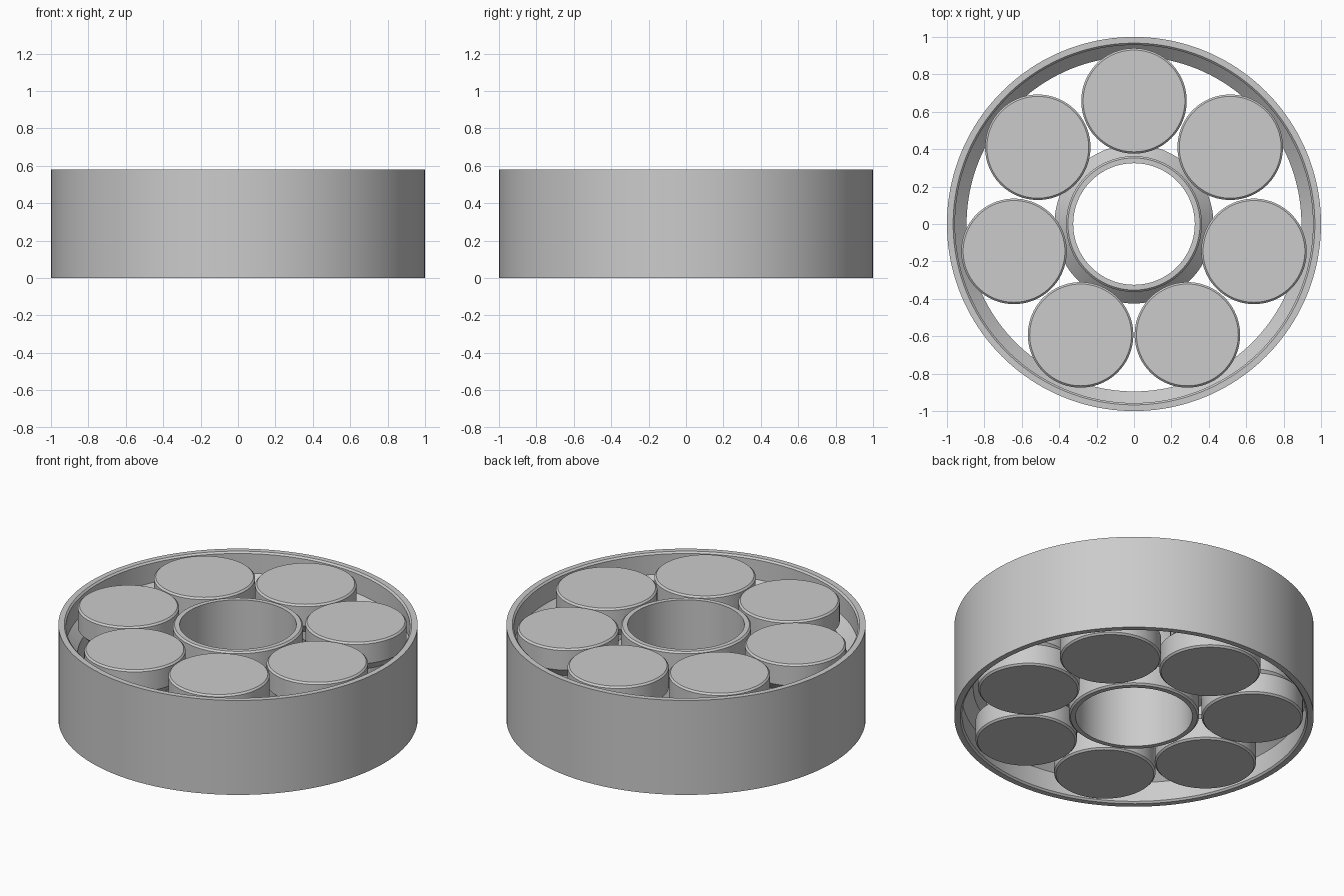
import bpy, bmesh, math

if "Cube" in bpy.data.objects:
    bpy.data.objects.remove(bpy.data.objects["Cube"])

HEIGHT = 0.58
STEP_LOW, STEP_IN = 0.13, 0.19   # heights where the 45 degree slope begins and ends
BEVEL = 0.01

steel = bpy.data.materials.new("grey metal")
steel.diffuse_color = (0.6, 0.6, 0.6, 1)
steel.use_nodes = True
steel.node_tree.nodes["Principled BSDF"].inputs["Base Color"].default_value = steel.diffuse_color


def stepped_side(edge, mid, bevel):
    """Radius/height profile of a face that changes radius halfway up."""
    half = [(edge + bevel, 0), (edge, BEVEL), (edge, STEP_LOW), (mid, STEP_IN)]
    return half + [(r, HEIGHT - z) for r, z in reversed(half)]


def revolve(name, profile, segments, closed):
    """Turn a profile round z; open profiles get flat end caps."""
    bm = bmesh.new()
    rings = []
    for r, z in profile:
        rings.append([bm.verts.new((r * math.cos(a), r * math.sin(a), z))
                      for a in (2 * math.pi * i / segments for i in range(segments))])
    pairs = list(zip(rings, rings[1:]))
    if closed:
        pairs.append((rings[-1], rings[0]))
    else:
        bm.faces.new(rings[0])
        bm.faces.new(rings[-1])
    for low, high in pairs:
        for i in range(segments):
            j = (i + 1) % segments
            bm.faces.new((low[i], low[j], high[j], high[i]))
    bmesh.ops.recalc_face_normals(bm, faces=bm.faces)
    mesh = bpy.data.meshes.new(name)
    bm.to_mesh(mesh)
    bm.free()
    mesh.materials.append(steel)
    obj = bpy.data.objects.new(name, mesh)
    bpy.context.collection.objects.link(obj)
    bpy.ops.object.select_all(action='DESELECT')
    obj.select_set(True)
    bpy.context.view_layer.objects.active = obj
    bpy.ops.object.shade_smooth_by_angle(angle=math.radians(25))
    return obj


# Outer ring with an inward ridge
revolve("outer_ring", [(1, HEIGHT), (1, 0)] + stepped_side(0.957, 0.895, BEVEL), 160, True)

# Inner ring with an outward ridge
revolve("inner_ring", [(0.325, HEIGHT), (0.325, 0)] + stepped_side(0.363, 0.425, -BEVEL), 128, True)

# Seven waisted rollers between the rings
first = revolve("roller_1", stepped_side(0.282, 0.222, -BEVEL), 96, False)
for i in range(7):
    roller = first if i == 0 else bpy.data.objects.new(f"roller_{i + 1}", first.data)
    if i:
        bpy.context.collection.objects.link(roller)
    a = math.pi / 2 + i * 2 * math.pi / 7
    roller.location = (0.658 * math.cos(a), 0.658 * math.sin(a), 0)
